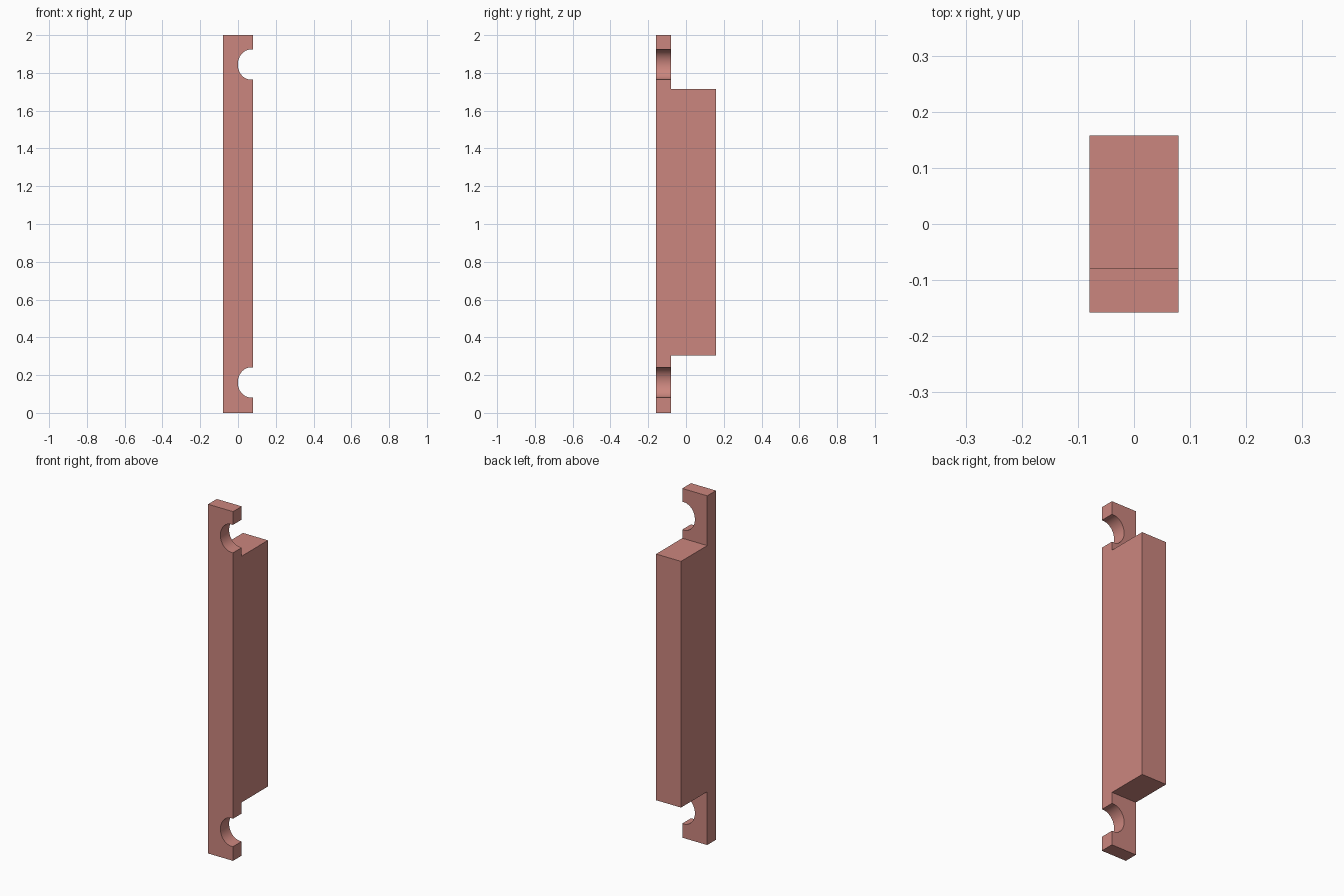
import bpy, bmesh
from math import sin, cos, pi, radians
from mathutils import Vector

if "Cube" in bpy.data.objects:
    bpy.data.objects.remove(bpy.data.objects["Cube"])

W = 0.079          # half width in x
D = 0.158          # half depth in y


def prism(name, profile, offset):
    """Extrude a closed planar profile along an offset vector."""
    bm = bmesh.new()
    face = bm.faces.new([bm.verts.new(p) for p in profile])
    ext = bmesh.ops.extrude_face_region(bm, geom=[face])
    verts = [g for g in ext["geom"] if isinstance(g, bmesh.types.BMVert)]
    bmesh.ops.translate(bm, verts=verts, vec=Vector(offset))
    bmesh.ops.recalc_face_normals(bm, faces=bm.faces)
    mesh = bpy.data.meshes.new(name)
    bm.to_mesh(mesh)
    bm.free()
    obj = bpy.data.objects.new(name, mesh)
    bpy.context.collection.objects.link(obj)
    return obj


# Body: mounting plate with a thicker block behind it, one side profile
side = [(-D, 0), (-W, 0), (-W, 0.305), (D, 0.305),
        (D, 1.715), (-W, 1.715), (-W, 2), (-D, 2)]
body = prism("mounting_body", [(-W, y, z) for y, z in side], (2 * W, 0, 0))

# Open screw notches on the right edge of each plate end
bpy.context.view_layer.objects.active = body
body.select_set(True)
for i, zc in enumerate((0.161, 1.844)):
    cx, r = 0.069, 0.08
    arc = [(cx - (cx + 0.001) * sin(pi * k / 24), -0.25, zc + r * cos(pi * k / 24))
           for k in range(25)]
    profile = [(0.15, -0.25, zc + r)] + arc + [(0.15, -0.25, zc - r)]
    cutter = prism(f"notch_cutter_{i}", profile, (0, 0.22, 0))
    cutter.hide_render = True
    mod = body.modifiers.new("notch", "BOOLEAN")
    mod.operation = "DIFFERENCE"
    mod.solver = "EXACT"
    mod.object = cutter
    bpy.ops.object.modifier_apply(modifier=mod.name)
    bpy.data.objects.remove(cutter)

# Smooth notch walls, crisp edges elsewhere
bpy.ops.object.shade_smooth_by_angle(angle=radians(30))

mat = bpy.data.materials.new("dusty_red")
mat.diffuse_color = (0.6, 0.24, 0.21, 1)
mat.use_nodes = True
mat.node_tree.nodes["Principled BSDF"].inputs["Base Color"].default_value = mat.diffuse_color
body.data.materials.append(mat)
